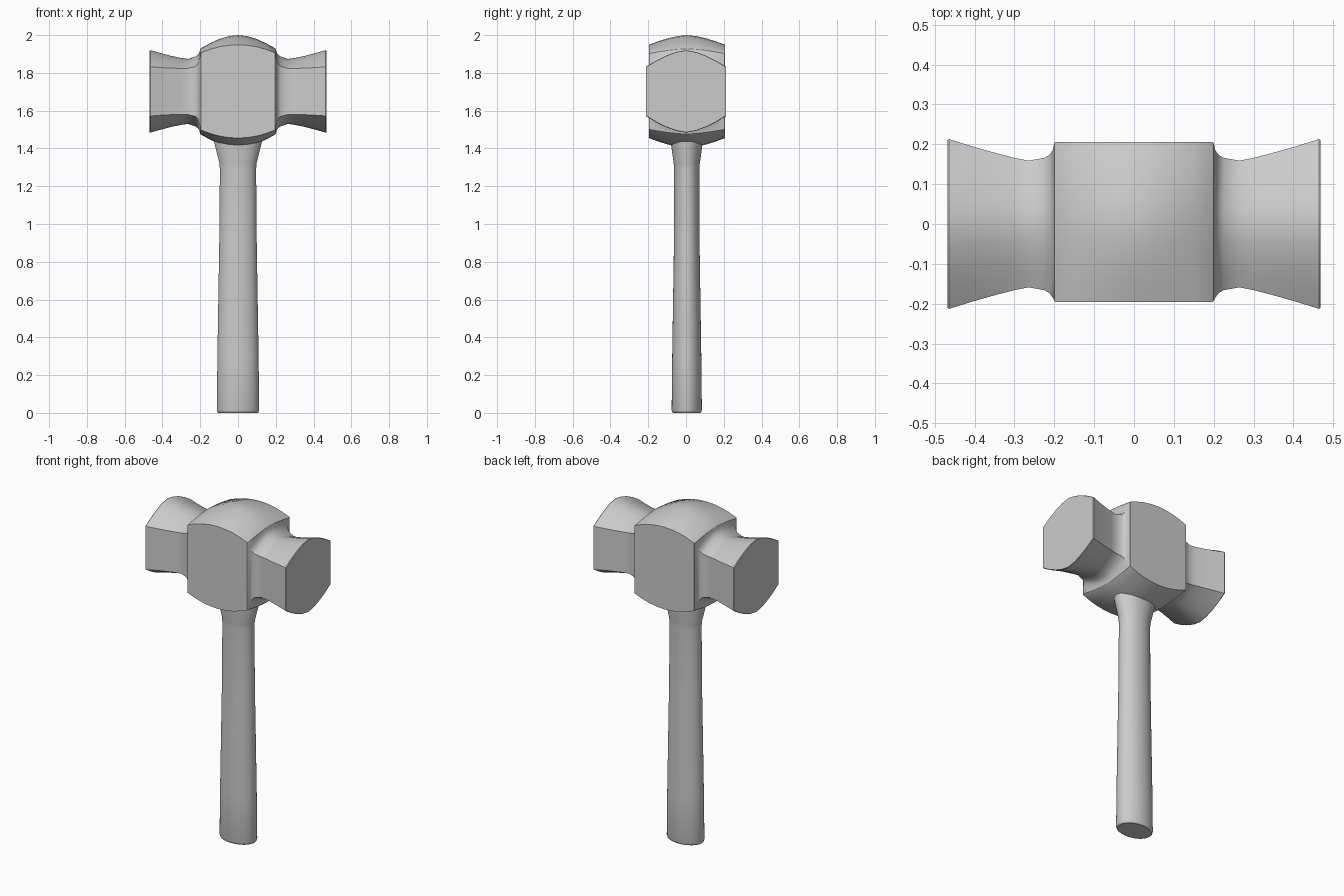
import bpy, math

if "Cube" in bpy.data.objects:
    bpy.data.objects.remove(bpy.data.objects["Cube"])


def loft(name, rings, angle):
    """Skin closed rings of equal length and cap both ends."""
    n = len(rings[0])
    verts = [p for r in rings for p in r]
    faces = [(i * n + j, i * n + (j + 1) % n, (i + 1) * n + (j + 1) % n, (i + 1) * n + j)
             for i in range(len(rings) - 1) for j in range(n)]
    faces += [tuple(reversed(range(n))), tuple(range(len(verts) - n, len(verts)))]
    me = bpy.data.meshes.new(name)
    me.from_pydata(verts, [], faces)
    ob = bpy.data.objects.new(name, me)
    bpy.context.collection.objects.link(ob)
    bpy.context.view_layer.objects.active = ob
    ob.select_set(True)
    bpy.ops.object.mode_set(mode='EDIT')
    bpy.ops.mesh.select_all(action='SELECT')
    bpy.ops.mesh.normals_make_consistent(inside=False)
    bpy.ops.object.mode_set(mode='OBJECT')
    bpy.ops.object.shade_smooth_by_angle(angle=math.radians(angle))
    ob.select_set(False)
    return ob


# Hammer head: flat sides with crowned top and bottom, lofted along x
def head_ring(x, w, side, crown):
    off = 0.005 if abs(x) <= 0.2 else 0.0
    ts = [-1 + i / 4 for i in range(9)]
    arc = [(w * t, side + (crown - side) * (1 - abs(t) ** 1.6)) for t in ts]
    top = [(x, y + off, 1.702 + z) for y, z in arc]
    bottom = [(x, y + off, 1.702 - z) for y, z in reversed(arc)]
    return top + bottom


# distance from centre, half width, half height at the side, half height at the middle
half = [(0.0, 0.201, 0.247, 0.298), (0.05, 0.201, 0.244, 0.292),
        (0.1, 0.201, 0.236, 0.277), (0.15, 0.201, 0.222, 0.254),
        (0.197, 0.201, 0.204, 0.228), (0.2, 0.198, 0.201, 0.225),
        (0.204, 0.185, 0.165, 0.207), (0.212, 0.174, 0.145, 0.195),
        (0.225, 0.166, 0.132, 0.185), (0.265, 0.159, 0.122, 0.172),
        (0.3, 0.166, 0.122, 0.177), (0.35, 0.179, 0.123, 0.187),
        (0.41, 0.196, 0.126, 0.203), (0.464, 0.213, 0.13, 0.218),
        (0.468, 0.211, 0.128, 0.216)]
rings = [head_ring(-x, w, s, c) for x, w, s, c in reversed(half[1:])]
rings += [head_ring(*h) for h in half]
loft("hammer_head", rings, 32)

# Handle: oval, tapering upward and flaring under the head
profile = [(0.0, 0.104, 0.072), (0.004, 0.109, 0.077), (0.014, 0.112, 0.08),
           (0.3, 0.109, 0.077), (0.95, 0.0985, 0.067), (1.29, 0.096, 0.067),
           (1.32, 0.098, 0.069), (1.44, 0.128, 0.086), (1.55, 0.128, 0.086)]
N = 40
loft("handle", [[(a * math.cos(2 * math.pi * i / N),
                  0.004 + b * math.sin(2 * math.pi * i / N), z) for i in range(N)]
                for z, a, b in profile], 35)
